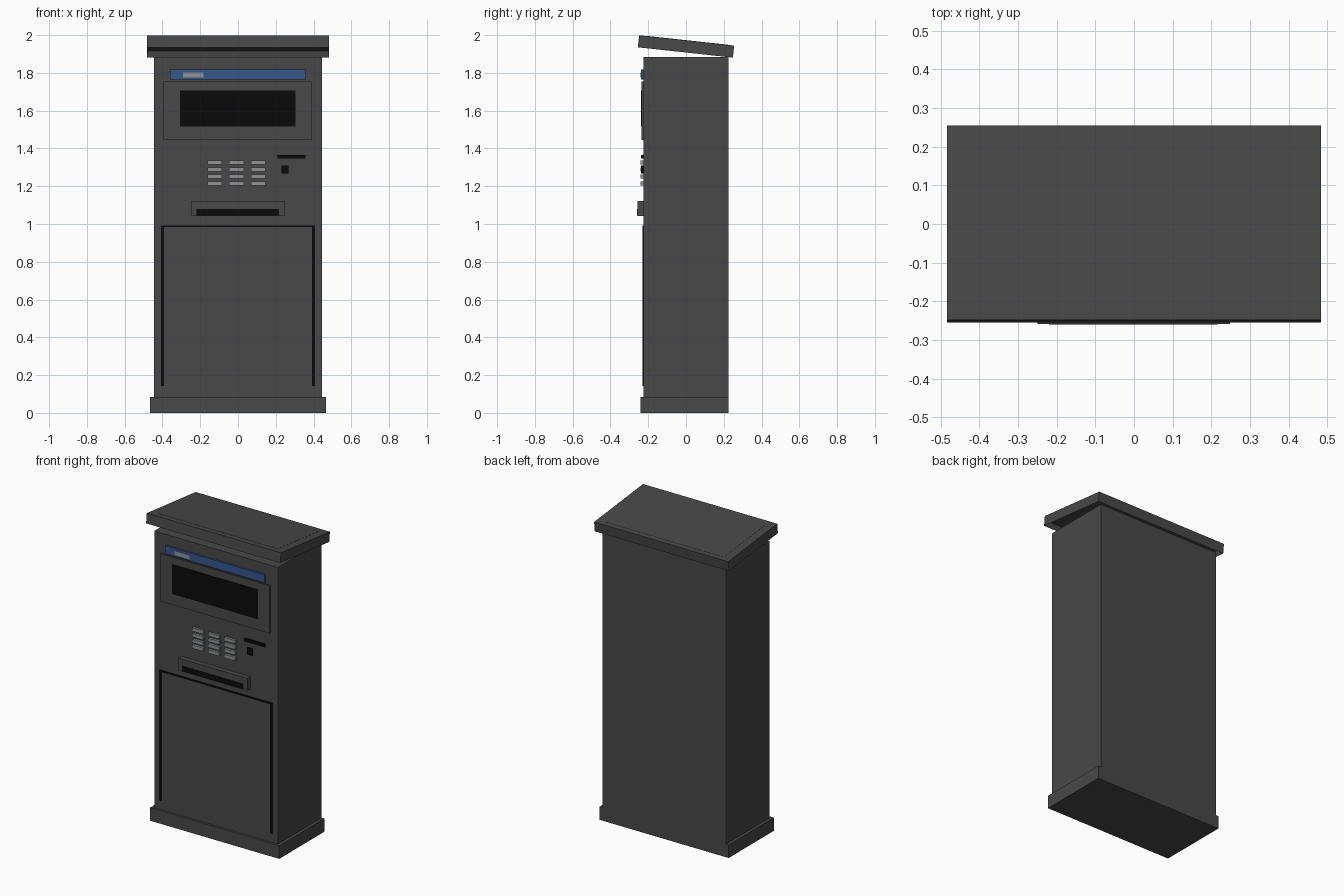
import bpy
import bmesh
import math
from mathutils import Matrix

cube = bpy.data.objects.get("Cube")
if cube:
    bpy.data.objects.remove(cube, do_unlink=True)


def material(name, rgb):
    mat = bpy.data.materials.new(name)
    mat.use_nodes = True
    colour = (*rgb, 1)
    mat.diffuse_color = colour
    mat.node_tree.nodes["Principled BSDF"].inputs["Base Color"].default_value = colour
    return mat


grey = material("dark_grey", (0.065, 0.065, 0.065))
black = material("black", (0.003, 0.003, 0.003))
blue = material("blue", (0.035, 0.095, 0.27))
silver = material("light_grey", (0.28, 0.29, 0.3))


def box(name, mat, x, y, z):
    """Box spanning the given (low, high) pairs."""
    spans = (x, y, z)
    centre = [sum(s) / 2 for s in spans]
    size = [s[1] - s[0] for s in spans]
    bm = bmesh.new()
    bmesh.ops.create_cube(bm, size=1)
    bm.transform(Matrix.Translation(centre) @ Matrix.Diagonal((*size, 1)))
    mesh = bpy.data.meshes.new(name)
    bm.to_mesh(mesh)
    bm.free()
    mesh.materials.append(mat)
    obj = bpy.data.objects.new(name, mesh)
    bpy.context.collection.objects.link(obj)
    return obj


FRONT = -0.225


def panel(name, mat, x, z, out, start=FRONT):
    """Piece on the front wall, reaching forward to y = out."""
    return box(name, mat, x, (out, start), z)


# Cabinet and plinth
box("cabinet", grey, (-0.445, 0.445), (FRONT, 0.225), (0.085, 1.885))
box("plinth", grey, (-0.465, 0.465), (-0.24, 0.225), (0, 0.085))

# Sloping lid, hollow underneath
lid = box("lid", grey, (-0.483, 0.483), (-0.253, 0.253), (-0.032, 0.032))
bm = bmesh.new()
bm.from_mesh(lid.data)
bm.faces.ensure_lookup_table()
under = min(bm.faces, key=lambda f: f.calc_center_median().z)
bmesh.ops.inset_region(bm, faces=[under], thickness=0.01)
for v in under.verts:
    v.co.z += 0.035
bm.to_mesh(lid.data)
bm.free()
lid_panel = box("lid_panel", grey, (-0.43, 0.43), (-0.21, 0.222), (0.03, 0.033))
for part in (lid, lid_panel):
    part.location.z = 1.94
    part.rotation_euler.x = math.radians(-6.2)

# Header strip and its label
panel("header_strip", blue, (-0.36, 0.357), (1.765, 1.817), -0.237)
panel("header_label", silver, (-0.29, -0.182), (1.776, 1.803), -0.24)

# Screen
panel("screen_bezel", grey, (-0.395, 0.392), (1.445, 1.755), -0.235)
panel("screen", black, (-0.307, 0.305), (1.517, 1.708), -0.239)

# Keypad
for row in range(4):
    for col in range(3):
        x, z = -0.123 + 0.115 * col, 1.325 - 0.037 * row
        panel(f"key_{row}_{col}", silver, (x - 0.039, x + 0.039),
              (z - 0.011, z + 0.011), -0.24)

# Card and coin slots
panel("card_slot", black, (0.21, 0.357), (1.347, 1.365), -0.238)
panel("coin_slot", black, (0.23, 0.267), (1.267, 1.31), -0.238)

# Ticket tray with a dark mouth
panel("ticket_tray", grey, (-0.25, 0.248), (1.043, 1.123), -0.258)
panel("tray_mouth", black, (-0.22, 0.216), (1.045, 1.08), -0.26)

# Door gaps
for side, x in (("right", -0.4), ("left", 0.4)):
    panel(f"door_gap_{side}", black, (x - 0.007, x + 0.007), (0.143, 0.993), -0.23)
panel("door_gap_top", black, (-0.4, 0.4), (0.983, 0.993), -0.23)
